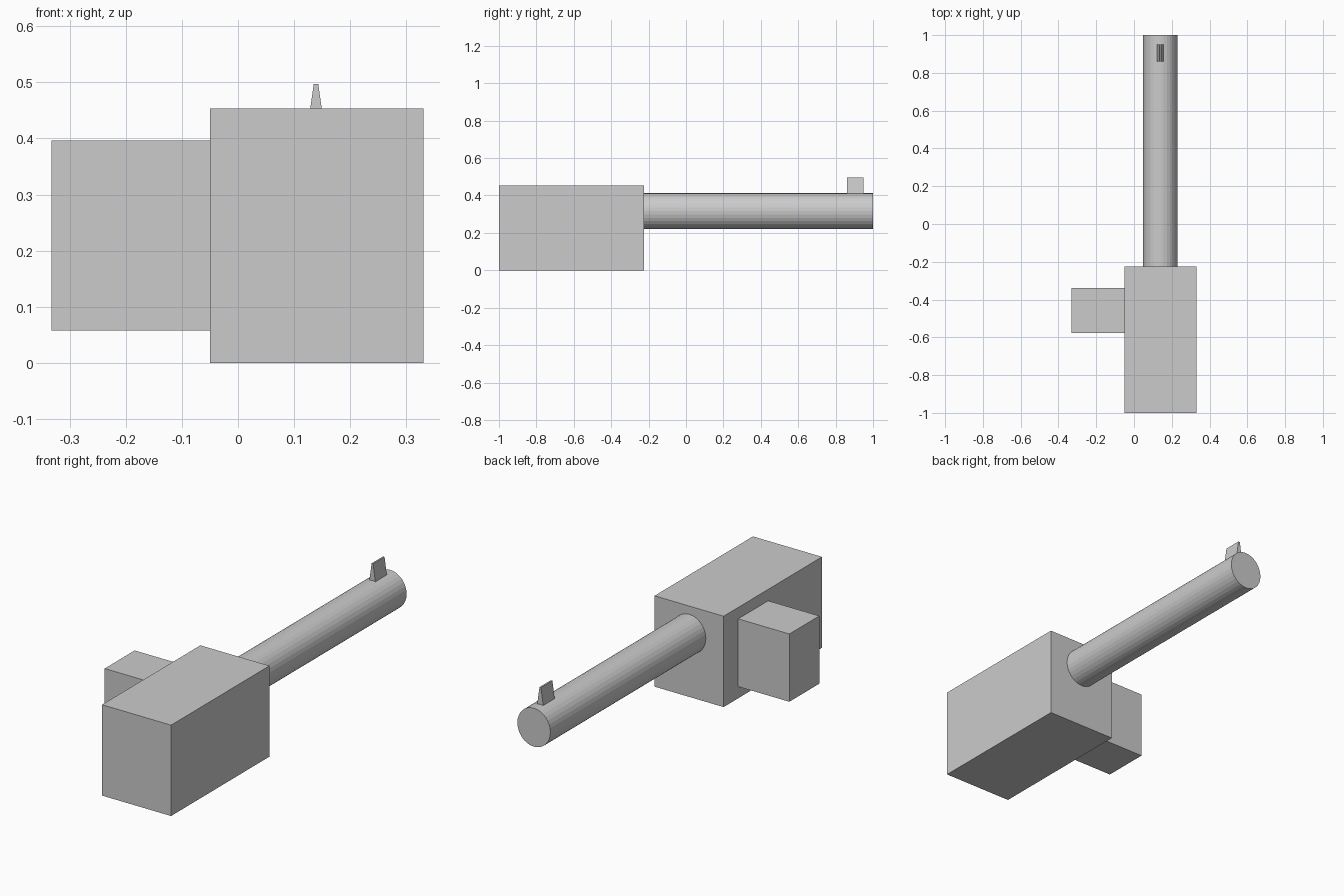
import bpy
import bmesh
import math

if "Cube" in bpy.data.objects:
    bpy.data.objects.remove(bpy.data.objects["Cube"])

AXIS_X, AXIS_Z = 0.139, 0.316  # barrel centre line


def box(name, lo, hi):
    bpy.ops.mesh.primitive_cube_add(size=1)
    ob = bpy.context.object
    ob.name = name
    for v in ob.data.vertices:
        v.co = [(a + b) / 2 + c * (b - a) for a, b, c in zip(lo, hi, v.co)]
    return ob


def prism_y(name, profile, y0, y1):
    """Extrude an x/z profile along y."""
    bm = bmesh.new()
    face = bm.faces.new([bm.verts.new((x, y0, z)) for x, z in profile])
    ext = bmesh.ops.extrude_face_region(bm, geom=[face])["geom"]
    for v in ext:
        if isinstance(v, bmesh.types.BMVert):
            v.co.y = y1
    bmesh.ops.recalc_face_normals(bm, faces=bm.faces)
    mesh = bpy.data.meshes.new(name)
    bm.to_mesh(mesh)
    bm.free()
    ob = bpy.data.objects.new(name, mesh)
    bpy.context.collection.objects.link(ob)
    return ob


# Main housing and the block on its left side
box("housing", (-0.05, -1.0, 0.0), (0.331, -0.225, 0.453))
box("side_block", (-0.332, -0.576, 0.058), (-0.05, -0.34, 0.396))

# Slightly oval long barrel
SIDES = 32
ring = [(AXIS_X + 0.091 * math.cos(2 * math.pi * i / SIDES),
         AXIS_Z + 0.096 * math.sin(2 * math.pi * i / SIDES)) for i in range(SIDES)]
prism_y("barrel", ring, -0.225, 1.0)

# Tapered front sight on the barrel top
prism_y("front_sight", [(AXIS_X - 0.018, 0.4), (AXIS_X + 0.018, 0.4),
                        (AXIS_X + 0.004, 0.497), (AXIS_X - 0.004, 0.497)], 0.86, 0.95)
